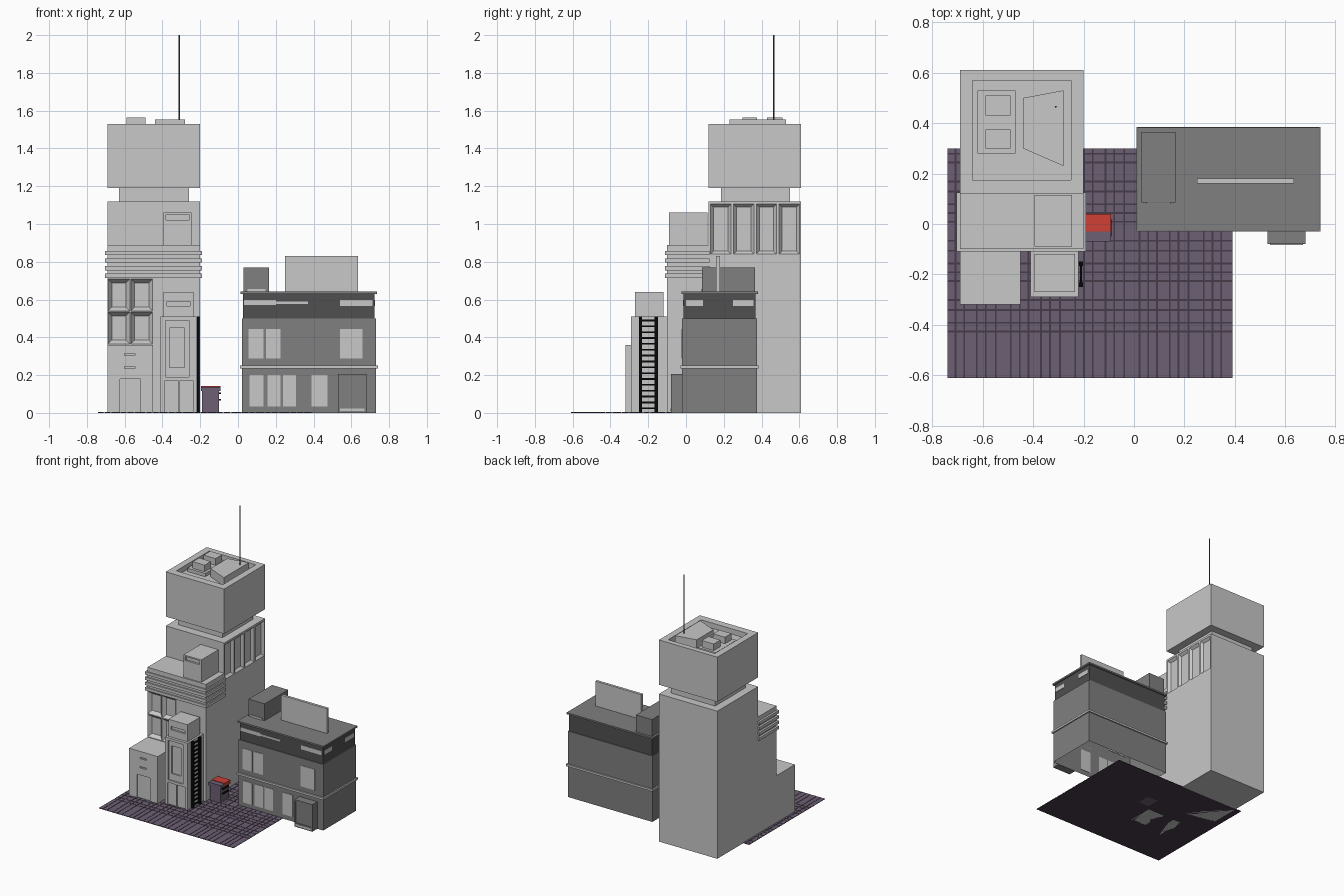
import bpy, bmesh


def material(name, r, g, b):
    m = bpy.data.materials.new(name)
    m.diffuse_color = (r, g, b, 1)
    return m


LIGHT = material("light grey", 0.58, 0.58, 0.58)
MID = material("mid grey", 0.215, 0.215, 0.215)
DARK = material("dark grey", 0.08, 0.08, 0.08)
PURPLE = material("paving purple", 0.15, 0.115, 0.17)
GROOVE = material("groove purple", 0.06, 0.045, 0.068)
RED = material("lid red", 0.62, 0.05, 0.035)
BLACK = material("black", 0.003, 0.003, 0.003)


def finish(name, bm, mat):
    mesh = bpy.data.meshes.new(name)
    bm.to_mesh(mesh)
    bm.free()
    ob = bpy.data.objects.new(name, mesh)
    bpy.context.collection.objects.link(ob)
    if mat:
        mesh.materials.append(mat)
    return ob


def add_box(bm, x0, x1, y0, y1, z0, z1):
    vs = bmesh.ops.create_cube(bm, size=1)["verts"]
    for v in vs:
        v.co = (x1 if v.co.x > 0 else x0, y1 if v.co.y > 0 else y0, z1 if v.co.z > 0 else z0)


def boxes(name, mat, *dims):
    bm = bmesh.new()
    for d in dims:
        add_box(bm, *d)
    return finish(name, bm, mat)


def cut(ob, axis, side, at, rect, depth, taper=0.0):
    """Sink a (tapered) rectangular recess into the face of ob lying at axis = at."""
    bm = bmesh.new()
    u0, u1, v0, v1 = rect
    for w, g in ((at + side * 0.01, taper * 0.01 / depth), (at - side * depth, -taper)):
        for u in (u0 - g, u1 + g):
            for v in (v0 - g, v1 + g):
                co = [u, v]
                co.insert(axis, w)
                bm.verts.new(co)
    bmesh.ops.convex_hull(bm, input=bm.verts[:])
    bmesh.ops.recalc_face_normals(bm, faces=bm.faces[:])
    cutter = finish("cutter", bm, None)
    cutter.hide_render = True
    mod = ob.modifiers.new("recess", "BOOLEAN")
    mod.operation, mod.object, mod.solver = "DIFFERENCE", cutter, "EXACT"
    bpy.context.view_layer.objects.active = ob
    bpy.ops.object.modifier_apply(modifier=mod.name)
    bpy.data.objects.remove(cutter)


# Paving: dark slab with thin raised tiles in a plaid rhythm
boxes("paving_base", GROOVE, (-0.74, 0.39, -0.61, 0.30, 0, 0.002))


def spans(start, end, widths, gap=0.007):
    out, a, i = [], start, 0
    while a < end - 0.01:
        b = min(a + widths[i % len(widths)], end)
        out.append((a, b - gap if b < end else b))
        a, i = b, i + 1
    return out


cols = spans(-0.74, 0.39, [0.035, 0.035, 0.05, 0.035, 0.04, 0.06])
rows = spans(-0.61, -0.43, [0.18]) + spans(-0.423, 0.30, [0.035, 0.05, 0.04, 0.075, 0.035])
boxes("paving_tiles", PURPLE, *[(a, b, c, d, 0.001, 0.004) for a, b in cols for c, d in rows])

# Main tower shaft, with four flutes high on its right side
tower = boxes("tower_shaft", LIGHT, (-0.69, -0.20, 0.12, 0.61, 0, 1.12))
for i in range(4):
    y = 0.13 + i * 0.121
    cut(tower, 0, 1, -0.20, (y, y + 0.108, 0.84, 1.105), 0.018, 0.016)
boxes("tower_neck", LIGHT, (-0.63, -0.26, 0.185, 0.55, 1.12, 1.19))

# Tower head with sunken roof
head = boxes("tower_head", LIGHT, (-0.69, -0.20, 0.12, 0.61, 1.19, 1.53))
cut(head, 2, 1, 1.53, (-0.64, -0.25, 0.175, 0.57), 0.04)
boxes("roof_units", LIGHT, (-0.62, -0.47, 0.28, 0.53, 1.49, 1.515),
      (-0.59, -0.49, 0.43, 0.51, 1.515, 1.565), (-0.59, -0.49, 0.30, 0.375, 1.515, 1.565))
bm = bmesh.new()
base = bm.faces.new([bm.verts.new((x, y, 1.49)) for x, y in
                     ((-0.44, 0.30), (-0.28, 0.23), (-0.28, 0.53), (-0.44, 0.50))])
top = bmesh.ops.extrude_face_region(bm, geom=[base])["geom"]
bmesh.ops.translate(bm, vec=(0, 0, 0.063), verts=[e for e in top if isinstance(e, bmesh.types.BMVert)])
bmesh.ops.recalc_face_normals(bm, faces=bm.faces[:])
finish("roof_wedge_unit", bm, LIGHT)
bm = bmesh.new()
bmesh.ops.create_cone(bm, cap_ends=True, segments=8, radius1=0.004, radius2=0.004, depth=0.45)
bmesh.ops.translate(bm, vec=(-0.31, 0.465, 1.775), verts=bm.verts[:])
finish("antenna", bm, DARK)

# Front wing with 2x2 bevelled window panes, bands and roof vent
wing = boxes("front_wing", LIGHT, (-0.69, -0.20, -0.10, 0.12, 0, 0.89))
for x in (-0.688, -0.567):
    for z in (0.365, 0.54):
        cut(wing, 1, -1, -0.10, (x, x + 0.115, z, z + 0.168), 0.025, 0.02)
boxes("wing_bands", LIGHT, *[(-0.705, -0.19, -0.11, 0.125, 0.715 + 0.04 * i, 0.737 + 0.04 * i)
                             for i in range(4)])
vent = boxes("wing_roof_vent", LIGHT, (-0.395, -0.245, -0.09, 0.115, 0.885, 1.06))
cut(vent, 1, -1, -0.09, (-0.38, -0.26, 1.02, 1.05), 0.015)

# Low annex on the left
annex = boxes("left_annex", LIGHT, (-0.69, -0.45, -0.32, -0.10, 0, 0.36))
cut(annex, 1, -1, -0.32, (-0.625, -0.515, -0.02, 0.18), 0.008)
for z in (0.235, 0.305):
    cut(annex, 1, -1, -0.32, (-0.60, -0.545, z, z + 0.01), 0.008)

# Entrance block with framed panel, double door and rooftop vent
block = boxes("entrance_block", LIGHT, (-0.41, -0.22, -0.29, -0.10, 0, 0.51))
cut(block, 1, -1, -0.29, (-0.385, -0.26, 0.19, 0.49), 0.01)
cut(block, 1, -1, -0.28, (-0.362, -0.283, 0.24, 0.45), 0.01)
for x in (-0.39, -0.31):
    cut(block, 1, -1, -0.29, (x, x + 0.074, -0.02, 0.17), 0.008)
vent = boxes("entrance_roof_vent", LIGHT, (-0.395, -0.235, -0.27, -0.12, 0.505, 0.64))
cut(vent, 1, -1, -0.27, (-0.375, -0.255, 0.565, 0.59), 0.015)

# Ladder on the side of the entrance block
boxes("ladder", BLACK, *[(-0.218, -0.203, y, y + 0.018, 0, 0.51) for y in (-0.25, -0.167)],
      *[(-0.215, -0.207, -0.235, -0.16, z, z + 0.009) for z in [0.02 + 0.031 * i for i in range(16)]])

# Waste bin
boxes("bin_body", PURPLE, (-0.19, -0.10, -0.065, 0.035, 0, 0.12),
      (-0.197, -0.092, -0.07, -0.03, 0.115, 0.138))
boxes("bin_lid", RED, (-0.197, -0.092, -0.03, 0.04, 0.115, 0.142))
boxes("bin_handles", BLACK, (-0.10, -0.09, -0.05, 0.02, 0.065, 0.073),
      (-0.10, -0.09, -0.05, 0.02, 0.10, 0.107))

# Right building: open-bottomed walls, dark upper storey, roof
walls = boxes("building_walls", MID, (0.02, 0.73, -0.02, 0.375, 0, 0.50))
bm = bmesh.new()
bm.from_mesh(walls.data)
bmesh.ops.delete(bm, geom=[f for f in bm.faces if f.calc_center_median().z < 0.01], context="FACES")
bm.to_mesh(walls.data)
bm.free()
boxes("upper_storey", DARK, (0.026, 0.722, -0.014, 0.369, 0.50, 0.63))
boxes("building_roof", MID, (0.013, 0.735, -0.025, 0.382, 0.63, 0.642))
boxes("building_ledge", LIGHT, (0.01, 0.74, 0.375, 0.385, 0.236, 0.251),
      (0.01, 0.74, -0.03, -0.02, 0.236, 0.251), (0.01, 0.02, -0.02, 0.375, 0.236, 0.251),
      (0.73, 0.74, -0.02, 0.375, 0.236, 0.251))
boxes("roof_hut", MID, (0.03, 0.165, 0.085, 0.365, 0.64, 0.77))
boxes("roof_hut_sill", LIGHT, (0.05, 0.145, 0.08, 0.086, 0.642, 0.657))
boxes("roof_billboard", LIGHT, (0.25, 0.635, 0.16, 0.18, 0.64, 0.83))

# Building windows as thin plates set through the walls
lower = ((0.06, 0.135), (0.155, 0.225), (0.237, 0.308), (0.39, 0.475))
upper = ((0.055, 0.135), (0.148, 0.225), (0.54, 0.66))
boxes("ground_floor_windows", LIGHT, *[(a, b, -0.023, -0.017, 0.035, 0.20) for a, b in lower])
boxes("first_floor_windows", LIGHT, *[(a, b, -0.023, -0.017, 0.287, 0.445) for a, b in upper])
boxes("upper_strip_windows", LIGHT, (0.032, 0.2, -0.017, -0.012, 0.57, 0.597),
      (0.2, 0.37, -0.017, -0.012, 0.576, 0.59), (0.54, 0.712, -0.017, -0.012, 0.565, 0.597),
      (0.72, 0.725, 0.0, 0.09, 0.565, 0.597), (0.72, 0.725, 0.25, 0.357, 0.565, 0.597))

# Porch
porch = boxes("porch", MID, (0.53, 0.68, -0.08, -0.02, 0, 0.205))
cut(porch, 1, -1, -0.08, (0.54, 0.67, 0.03, 0.195), 0.006)
boxes("porch_step", LIGHT, (0.54, 0.67, -0.083, -0.079, 0.01, 0.024))
